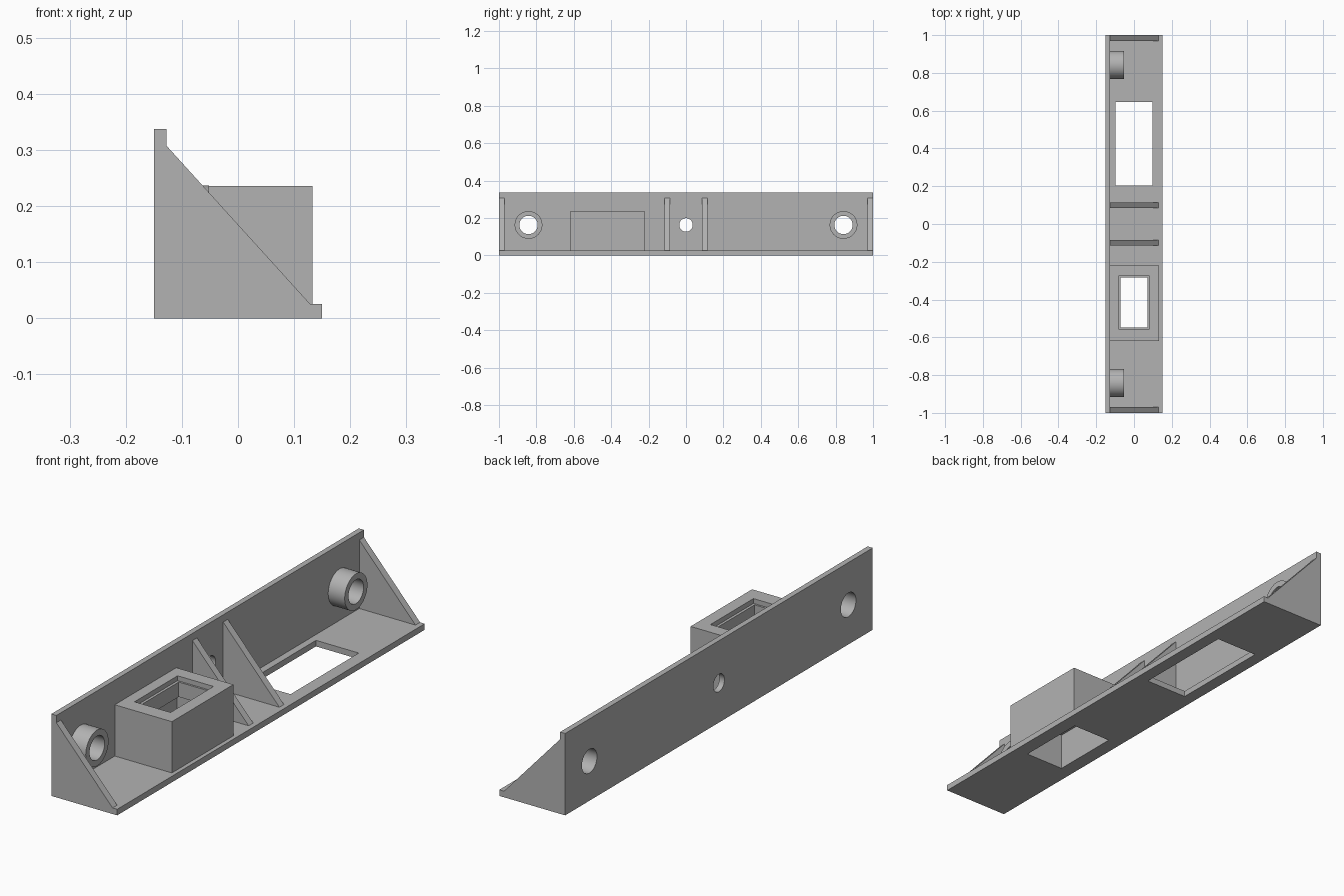
import bpy, bmesh, math
from mathutils import Matrix

if "Cube" in bpy.data.objects:
    bpy.data.objects.remove(bpy.data.objects["Cube"])

grey = bpy.data.materials.new("light_grey")
grey.diffuse_color = (0.45, 0.45, 0.45, 1)
grey.use_nodes = True
grey.node_tree.nodes["Principled BSDF"].inputs["Base Color"].default_value = grey.diffuse_color

WALL_X = -0.127    # front face of the back wall
BASE_Z = 0.025     # top of the base plate
HOLE_Z = 0.163     # height of the screw holes


def finish(name, bm):
    me = bpy.data.meshes.new(name)
    bmesh.ops.recalc_face_normals(bm, faces=bm.faces)
    bm.to_mesh(me)
    bm.free()
    me.materials.append(grey)
    ob = bpy.data.objects.new(name, me)
    bpy.context.collection.objects.link(ob)
    return ob


def prism(name, profile, y0, y1):
    """Extrude an (x, z) profile along y."""
    bm = bmesh.new()
    face = bm.faces.new([bm.verts.new((x, y0, z)) for x, z in profile])
    ext = bmesh.ops.extrude_face_region(bm, geom=[face])
    verts = [v for v in ext["geom"] if isinstance(v, bmesh.types.BMVert)]
    bmesh.ops.translate(bm, verts=verts, vec=(0, y1 - y0, 0))
    return finish(name, bm)


def box(name, x0, x1, y0, y1, z0, z1):
    return prism(name, [(x0, z0), (x1, z0), (x1, z1), (x0, z1)], y0, y1)


def cylinder_x(name, r, x0, x1, y, z):
    bm = bmesh.new()
    m = Matrix.Translation(((x0 + x1) / 2, y, z)) @ Matrix.Rotation(math.pi / 2, 4, "Y")
    bmesh.ops.create_cone(bm, cap_ends=True, segments=64, radius1=r, radius2=r,
                          depth=x1 - x0, matrix=m)
    return finish(name, bm)


def cut(ob, *cutters):
    """Subtract the cutters, then discard them."""
    for c in cutters:
        c.hide_render = True
        mod = ob.modifiers.new("cut", "BOOLEAN")
        mod.operation, mod.solver, mod.object = "DIFFERENCE", "EXACT", c
    deps = bpy.context.evaluated_depsgraph_get()
    me = bpy.data.meshes.new_from_object(ob.evaluated_get(deps))
    ob.modifiers.clear()
    ob.data = me
    for c in cutters:
        bpy.data.objects.remove(c)


def smooth(ob):
    bpy.ops.object.select_all(action="DESELECT")
    ob.select_set(True)
    bpy.context.view_layer.objects.active = ob
    bpy.ops.object.shade_smooth_by_angle(angle=math.radians(30))


# L-shaped bracket body with screw holes, window and socket opening
bracket = prism("bracket_body", [(-0.15, 0), (0.15, 0), (0.15, BASE_Z), (WALL_X, BASE_Z),
                                 (WALL_X, 0.337), (-0.15, 0.337)], -1, 1)
cut(bracket,
    cylinder_x("hole", 0.049, -0.2, -0.1, -0.842, HOLE_Z),
    cylinder_x("hole", 0.049, -0.2, -0.1, 0.842, HOLE_Z),
    cylinder_x("hole", 0.036, -0.2, -0.1, 0, HOLE_Z),
    box("window", -0.098, 0.097, 0.203, 0.647, -0.1, 0.1),
    box("opening", -0.09, 0.09, -0.565, -0.267, -0.1, 0.1))
smooth(bracket)

# Screw bosses
for side, y in (("left", -0.842), ("right", 0.842)):
    boss = cylinder_x("boss_" + side, 0.074, WALL_X, -0.052, y, HOLE_Z)
    cut(boss, cylinder_x("hole", 0.049, -0.2, 0, y, HOLE_Z))
    smooth(boss)

# Triangular ribs: one at each end, two around the centre hole
for i, y in enumerate((-1, -0.115, 0.085, 0.97)):
    prism("rib_%d" % (i + 1), [(WALL_X, BASE_Z), (0.129, BASE_Z), (WALL_X, 0.307)], y, y + 0.03)

# Switch housing: shallow recess on top, narrow lip, wider cavity below
housing = box("switch_housing", WALL_X, 0.133, -0.62, -0.22, BASE_Z, 0.236)
cut(housing,
    box("recess", -0.082, 0.082, -0.556, -0.276, 0.216, 0.3),
    box("throat", -0.071, 0.071, -0.548, -0.284, -0.05, 0.29),
    box("cavity", -0.09, 0.09, -0.565, -0.267, -0.1, 0.155))
